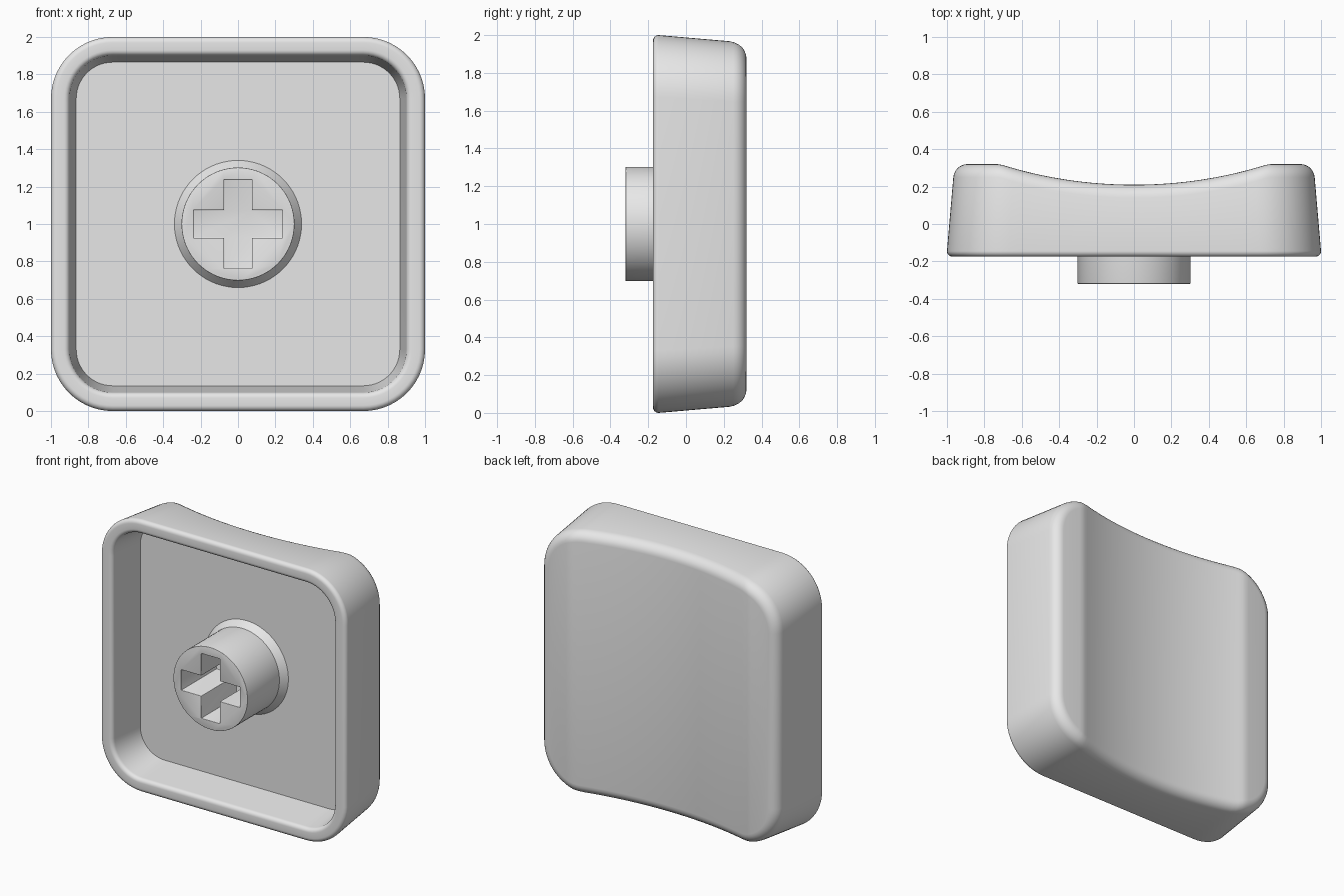
import bpy, bmesh, math

cube = bpy.data.objects.get("Cube")
if cube:
    bpy.data.objects.remove(cube, do_unlink=True)

grey = bpy.data.materials.new("light grey plastic")
grey.use_nodes = True
grey.diffuse_color = (0.8, 0.8, 0.8, 1)
grey.node_tree.nodes["Principled BSDF"].inputs["Base Color"].default_value = (0.8, 0.8, 0.8, 1)

MID = 1.0        # height of the centre
FRONT = -0.175   # front rim
BACK = 0.32      # highest back edge
FLOOR = 0.10     # inside floor of the cavity
CORNER = 0.67    # centre of the corner arcs


def loft(name, rings, strip_caps=False):
    """Skin a list of equal-length rings and close both ends."""
    bm = bmesh.new()
    loops = [[bm.verts.new(p) for p in ring] for ring in rings]
    n = len(loops[0])
    for a, b in zip(loops, loops[1:]):
        for i in range(n):
            j = (i + 1) % n
            bm.faces.new((a[i], a[j], b[j], b[i]))
    for end in (loops[0], loops[-1]):
        if strip_caps:   # quads joining the upper half to the lower half
            for i in range(n // 2 - 1):
                bm.faces.new((end[i], end[i + 1], end[n - 2 - i], end[n - 1 - i]))
        else:
            bm.faces.new(end)
    bmesh.ops.recalc_face_normals(bm, faces=bm.faces)
    mesh = bpy.data.meshes.new(name)
    bm.to_mesh(mesh)
    bm.free()
    mesh.materials.append(grey)
    obj = bpy.data.objects.new(name, mesh)
    bpy.context.collection.objects.link(obj)
    return obj


def smooth(obj, degrees):
    bpy.ops.object.select_all(action='DESELECT')
    obj.select_set(True)
    bpy.context.view_layer.objects.active = obj
    bpy.ops.object.shade_smooth_by_angle(angle=math.radians(degrees))


def rounded_square(half, depth, taper=0.0):
    """Rounded square ring; depth is a function of x giving y."""
    steps, spans = 14, 28
    r = half - CORNER
    arc = [(CORNER + r * math.cos(t), CORNER + r * math.sin(t))
           for t in (math.pi / 2 * i / steps for i in range(steps + 1))]
    top = [(-x, z) for x, z in arc]
    top += [(CORNER * (2 * i / spans - 1), half) for i in range(1, spans)]
    top += arc[::-1]
    outline = top + [(x, -z) for x, z in reversed(top)]
    ring = []
    for x, z in outline:
        y = depth(x)
        s = 1 - taper * (y - FRONT)
        ring.append((x * s, y, MID + z * s))
    return ring


def scoop(x):
    """Back surface: a shallow cylindrical dish between two flat edges."""
    radius, reach = 2.41, 0.72
    x = min(abs(x) * 0.965, reach)
    return BACK - math.sqrt(radius**2 - x**2) + math.sqrt(radius**2 - reach**2)


# Cap shell: cavity floor, inner wall, rounded rim, outer wall, dished back
rings = [rounded_square(0.865, lambda x: FLOOR)]
quarter = [math.pi / 2 * i / 6 for i in range(7)]
RIM, EDGE = 0.03, 0.07
for t in quarter:
    y = FRONT + RIM * (1 - math.sin(t))
    rings.append(rounded_square(0.90 + RIM * (1 - math.cos(t)), lambda x: y))
for t in quarter:
    y = FRONT + RIM * (1 - math.cos(t))
    rings.append(rounded_square(1 - RIM * (1 - math.sin(t)), lambda x: y))
for t in quarter:
    drop = EDGE * (1 - math.sin(t))
    rings.append(rounded_square(1 - EDGE * (1 - math.cos(t)),
                                lambda x: scoop(x) - drop, 0.08))
smooth(loft("cap_shell", rings, strip_caps=True), 35)


# Stem: round post with a flared foot
def circle(radius, y, sides=72):
    return [(radius * math.cos(a), y, MID + radius * math.sin(a))
            for a in (math.tau * i / sides for i in range(sides))]


stem = loft("stem", [circle(0.302, -0.32), circle(0.302, FLOOR - 0.05),
                     circle(0.34, FLOOR), circle(0.34, FLOOR + 0.02)])

# Cross-shaped socket cut into the stem
ARM, WIDE = 0.238, 0.075
corner = [(ARM, WIDE), (WIDE, WIDE), (WIDE, ARM)]
cross = []
for k in range(4):
    c, s = round(math.cos(k * math.pi / 2)), round(math.sin(k * math.pi / 2))
    cross += [(x * c - z * s, x * s + z * c) for x, z in corner]
cutter = loft("socket_cutter", [[(x, y, MID + z) for x, z in cross]
                                for y in (-0.5, FLOOR - 0.01)])
cutter.hide_render = True

cut = stem.modifiers.new("socket", 'BOOLEAN')
cut.operation = 'DIFFERENCE'
cut.solver = 'EXACT'
cut.object = cutter
bevel = stem.modifiers.new("soft_edges", 'BEVEL')
bevel.width = 0.01
bevel.segments = 3
bevel.limit_method = 'ANGLE'
bevel.angle_limit = math.radians(50)

bpy.ops.object.select_all(action='DESELECT')
stem.select_set(True)
bpy.context.view_layer.objects.active = stem
for name in ("socket", "soft_edges"):
    bpy.ops.object.modifier_apply(modifier=name)
bpy.data.objects.remove(cutter, do_unlink=True)
smooth(stem, 33)
